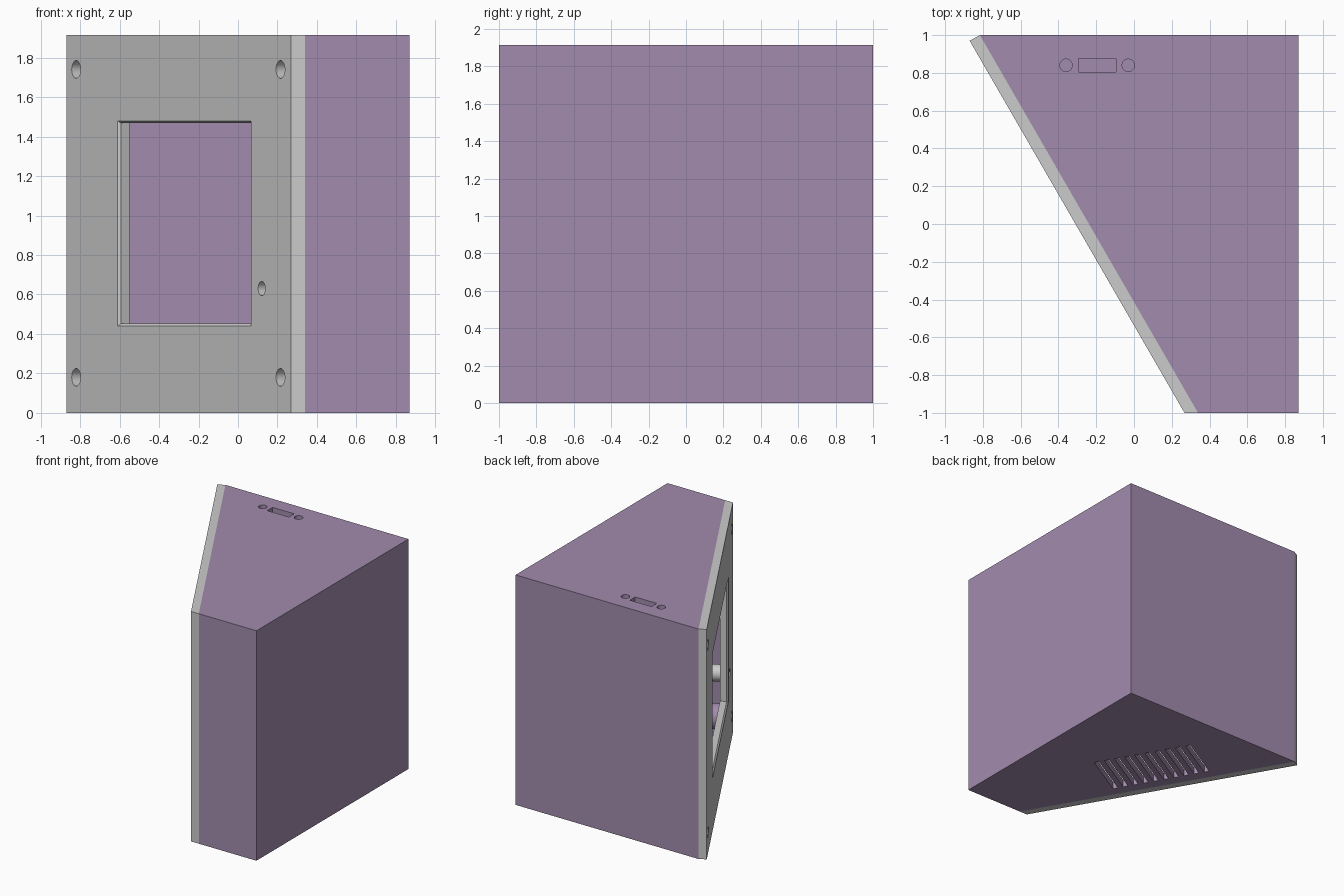
import bpy, bmesh
from math import sin, cos, pi, radians
from mathutils import Matrix, Vector

if "Cube" in bpy.data.objects:
    bpy.data.objects.remove(bpy.data.objects["Cube"])

H = 1.915      # height
W = 0.06       # wall thickness
T = 0.062      # front plate thickness

# Slanted-plate frame: s along the plate, t inward, z up
S, C = sin(radians(30)), cos(radians(30))
PLATE = Matrix(((S, C, 0, -0.87), (-C, S, 0, 0.97), (0, 0, 1, 0), (0, 0, 0, 1)))


def loft(name, rings, matrix=Matrix()):
    """Closed solid skinned through equal-length rings of points."""
    bm = bmesh.new()
    loops = [[bm.verts.new(matrix @ Vector(p)) for p in r] for r in rings]
    for a, b in zip(loops, loops[1:]):
        for i in range(len(a)):
            j = (i + 1) % len(a)
            bm.faces.new((a[i], a[j], b[j], b[i]))
    bm.faces.new(loops[0])
    bm.faces.new(loops[-1])
    bmesh.ops.recalc_face_normals(bm, faces=bm.faces)
    me = bpy.data.meshes.new(name)
    bm.to_mesh(me)
    bm.free()
    ob = bpy.data.objects.new(name, me)
    bpy.context.collection.objects.link(ob)
    return ob


def prism(name, pts, z0, z1, matrix=Matrix()):
    return loft(name, [[(x, y, z) for x, y in pts] for z in (z0, z1)], matrix)


def rect(x0, x1, y0, y1):
    return [(x0, y0), (x1, y0), (x1, y1), (x0, y1)]


def circle(x, y, r, n=32):
    return [(x + r * cos(2 * pi * i / n), y + r * sin(2 * pi * i / n)) for i in range(n)]


def rod(name, s, z, r, t0, t1):
    """Cylinder perpendicular to the slanted plate."""
    return loft(name, [[(a, t, b) for a, b in circle(s, z, r)] for t in (t0, t1)], PLATE)


def boolean(target, tools, op='DIFFERENCE'):
    for tool in tools:
        tool.hide_render = True
        mod = target.modifiers.new("bool", 'BOOLEAN')
        mod.operation, mod.solver, mod.object = op, 'EXACT', tool
    dg = bpy.context.evaluated_depsgraph_get()
    dg.update()
    me = bpy.data.meshes.new_from_object(target.evaluated_get(dg))
    target.modifiers.clear()
    target.data = me
    for tool in tools:
        bpy.data.objects.remove(tool)


def slant_x(y, t):
    """x on the line at depth t behind the plate face."""
    return -0.87 + (t - S * (y - 0.97)) / C


screws = [(s, z) for s in (0.1, 2.17) for z in (0.18, 1.74)]
sensor = (1.98, 0.63)

# Housing: outer shell, hollowed around the screw posts
housing = prism("housing", [(slant_x(1, T), 1), (slant_x(-1, T), -1), (0.87, -1), (0.87, 1)], 0, H)
yi = 1 - W
cavity = prism("cavity_cutter", [(slant_x(yi, 0.04), yi), (slant_x(-yi, 0.04), -yi),
                                 (0.87 - W, -yi), (0.87 - W, yi)], W, H - W)
boolean(cavity, [rod("post", s, z, 0.1, 0.02, 0.3) for s, z in screws])
cuts = [cavity]
cuts += [rod("pilot_hole", s, z, 0.035, 0.02, 0.15) for s, z in screws]
# Cable port and its two screw holes in the roof
cuts.append(prism("port", rect(-0.295, -0.095, 0.805, 0.875), H - 0.1, H + 0.1))
cuts += [prism("port_screw", circle(x, 0.84, 0.033), H - 0.1, H + 0.1) for x in (-0.36, -0.03)]
# Vent slots in the floor
for i in range(10):
    s = 0.687 + i * 0.0852
    cuts.append(prism("vent", rect(s, s + 0.04, 0.15, 0.588), -0.1, 0.1, PLATE))
boolean(housing, cuts)

# Front plate with sensor boss, chamfered window and screw holes
plate = prism("front_plate", [(-0.87, 0.97), (slant_x(-1, 0), -1), (slant_x(-1, T), -1),
                              (slant_x(1, T), 1)], 0, H)
boolean(plate, [rod("boss", *sensor, 0.065, 0.03, 0.17)], 'UNION')
window = loft("window_cutter", [
    [(s, t, z) for s, z in rect(0.52 + k, 1.87 - k, 0.44 + k, 1.48 - k)]
    for t, k in ((-0.012, -0.012), (0.012, 0.012), (0.1, 0.012))], PLATE)
boolean(plate, [window, rod("sensor_hole", *sensor, 0.036, -0.1, 0.3)]
        + [rod("screw_hole", s, z, 0.045, -0.1, 0.2) for s, z in screws])

# Colour and shading
mat = bpy.data.materials.new("purple")
mat.diffuse_color = (0.36, 0.26, 0.42, 1)
mat.use_nodes = True
mat.node_tree.nodes["Principled BSDF"].inputs["Base Color"].default_value = mat.diffuse_color
housing.data.materials.clear()
housing.data.materials.append(mat)
for ob in (housing, plate):
    bpy.ops.object.select_all(action='DESELECT')
    ob.select_set(True)
    bpy.context.view_layer.objects.active = ob
    bpy.ops.object.shade_smooth_by_angle(angle=radians(30))
